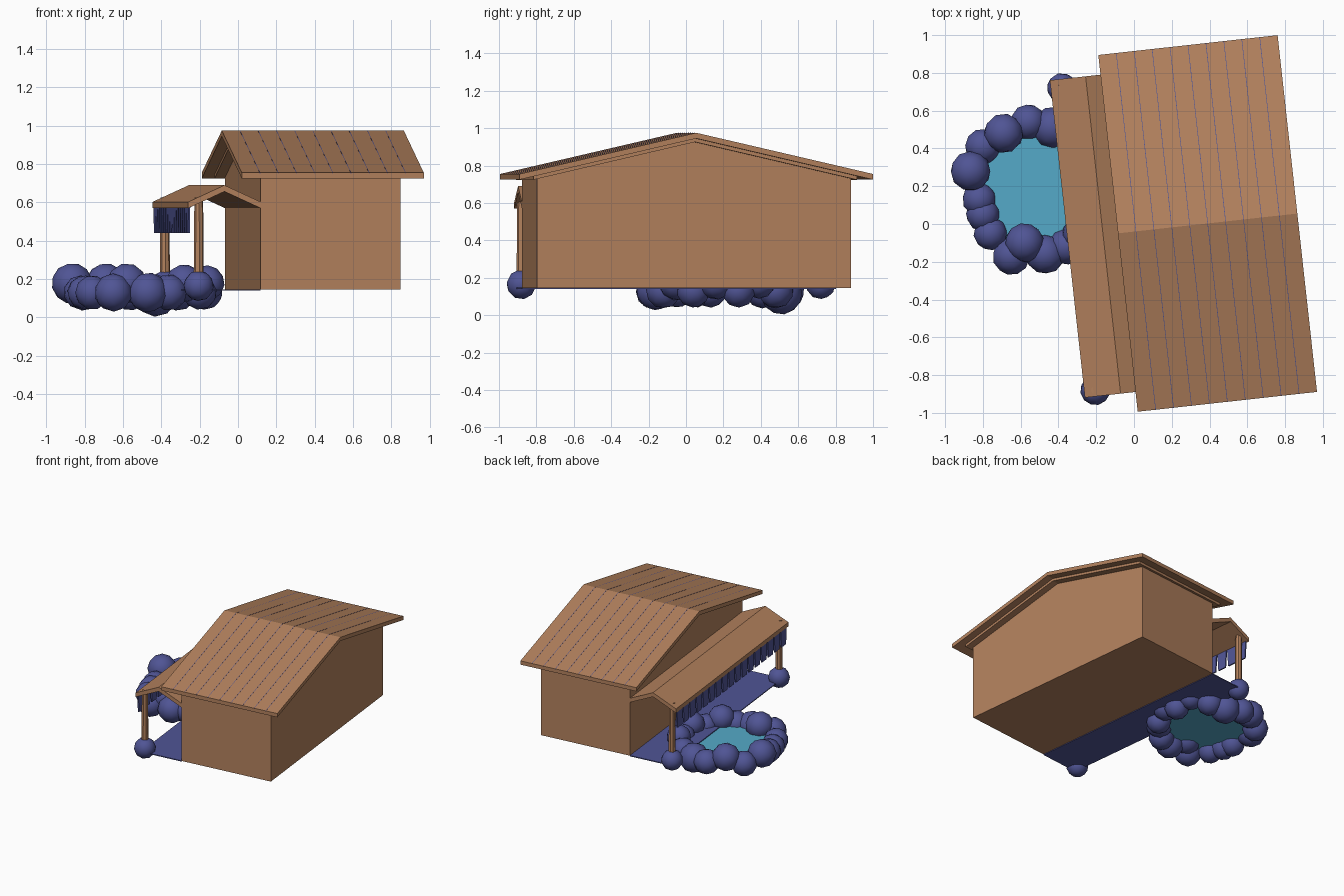
import bpy, bmesh, math, random
from mathutils import Matrix, Vector

if "Cube" in bpy.data.objects:
    bpy.data.objects.remove(bpy.data.objects["Cube"])

random.seed(4)


def material(name, rgb):
    m = bpy.data.materials.new(name)
    m.diffuse_color = (*rgb, 1)
    m.use_nodes = True
    m.node_tree.nodes["Principled BSDF"].inputs["Base Color"].default_value = m.diffuse_color
    return m


WOOD = material("wood", (0.45, 0.22, 0.11))
BLUE = material("blue", (0.08, 0.09, 0.30))
WATER = material("water", (0.09, 0.40, 0.58))

# The house stands turned a little about z
HOUSE = Matrix.Translation((0.39, 0.003, 0)) @ Matrix.Rotation(math.radians(6.3), 4, 'Z')


def add(name, bm, mat, matrix=HOUSE, smooth=False):
    bmesh.ops.recalc_face_normals(bm, faces=bm.faces)
    me = bpy.data.meshes.new(name)
    bm.to_mesh(me)
    bm.free()
    me.materials.append(mat)
    for p in me.polygons:
        p.use_smooth = smooth
    ob = bpy.data.objects.new(name, me)
    ob.matrix_world = matrix
    bpy.context.collection.objects.link(ob)
    return ob


def extrude(name, profile, axis, a, b, mat):
    """Extrude a (side, z) profile along local x or y from a to b."""
    bm = bmesh.new()
    place = (lambda s, z, t: (t, s, z)) if axis == 'X' else (lambda s, z, t: (s, t, z))
    face = bm.faces.new([bm.verts.new(place(s, z, a)) for s, z in profile])
    new = bmesh.ops.extrude_face_region(bm, geom=[face])["geom"]
    step = (b - a, 0, 0) if axis == 'X' else (0, b - a, 0)
    bmesh.ops.translate(bm, vec=step, verts=[g for g in new if isinstance(g, bmesh.types.BMVert)])
    return add(name, bm, mat)


def gable(half, eave, peak, thick, mid=0):
    """Bent slab cross-section of a pitched roof."""
    return [(mid - half, eave), (mid, peak), (mid + half, eave),
            (mid + half, eave - thick), (mid, peak - thick), (mid - half, eave - thick)]


# House walls with gabled top
extrude("house_walls", [(-0.845, 0.145), (0.845, 0.145), (0.845, 0.735), (0, 0.93), (-0.845, 0.735)],
        'X', -0.367, 0.367, WOOD)

# Main roof, with a thinner lining beneath it
extrude("main_roof", gable(0.95, 0.755, 0.975, 0.03), 'X', -0.4775, 0.4775, WOOD)
extrude("roof_lining", gable(0.87, 0.744, 0.946, 0.02), 'X', -0.42, 0.42, WOOD)

# Blue seams between the roof planks
for i in range(1, 10):
    u = -0.4775 + i * 0.0955
    extrude("roof_seam", gable(0.9505, 0.7555, 0.9757, 0.004), 'X', u - 0.0015, u + 0.0015, BLUE)

# Porch roof and floor
extrude("porch_roof", gable(0.19, 0.603, 0.69, 0.033, mid=-0.557), 'Y', -0.845, 0.845, WOOD)
extrude("porch_floor", [(-0.70, 0.14), (-0.367, 0.14), (-0.367, 0.147), (-0.70, 0.147)],
        'Y', -0.845, 0.845, BLUE)

# Hanging fringe along the porch eave
COUNT = 17
pitch = 1.66 / COUNT
for i in range(COUNT):
    v = -0.83 + (i + 0.5) * pitch
    w = pitch * 0.47
    extrude("fringe_tooth", [(v - w, 0.60), (v + w, 0.60), (v + w * 0.75, 0.44), (v - w * 0.75, 0.44)],
            'X', -0.744, -0.734, BLUE)


def rock(name, x, y, z, r):
    bm = bmesh.new()
    bmesh.ops.create_icosphere(bm, subdivisions=2, radius=r)
    turn = Matrix.Rotation(random.uniform(0, 6.28), 4, Vector((random.random(), random.random(), 1)))
    add(name, bm, BLUE, Matrix.Translation((x, y, z)) @ turn, smooth=True)


# Porch posts on round stones
for v in (-0.812, 0.797):
    bm = bmesh.new()
    bmesh.ops.create_cone(bm, cap_ends=True, segments=8, radius1=0.027, radius2=0.023, depth=0.475)
    add("porch_post", bm, WOOD, HOUSE @ Matrix.Translation((-0.688, v, 0.3875)))
    p = HOUSE @ Vector((-0.688, v, 0.165))
    rock("post_stone", p.x, p.y, p.z, 0.08)

# Ring of stones round the pond
LOW, HIGH = 0.13, 0.178
STONES = [(-0.865, 0.28, HIGH, 0.107), (-0.80, 0.41, LOW, 0.095), (-0.69, 0.48, HIGH, 0.105),
          (-0.56, 0.54, LOW, 0.095), (-0.43, 0.51, 0.115, 0.112), (-0.82, 0.13, LOW, 0.09),
          (-0.80, 0.05, LOW, 0.09), (-0.76, -0.05, LOW, 0.09), (-0.65, -0.17, LOW, 0.10),
          (-0.58, -0.10, HIGH, 0.105), (-0.47, -0.16, LOW, 0.105), (-0.36, -0.12, LOW, 0.095),
          (-0.28, -0.05, HIGH, 0.10), (-0.20, 0.04, LOW, 0.09), (-0.165, 0.16, HIGH, 0.095),
          (-0.17, 0.28, LOW, 0.09), (-0.21, 0.39, HIGH, 0.09), (-0.31, 0.48, LOW, 0.095)]
for s in STONES:
    rock("pond_stone", *s)

# Pond water
bm = bmesh.new()
bmesh.ops.create_cone(bm, cap_ends=True, segments=24, radius1=0.33, radius2=0.33, depth=0.01)
add("pond_water", bm, WATER, Matrix.Translation((-0.515, 0.19, 0.135)))
